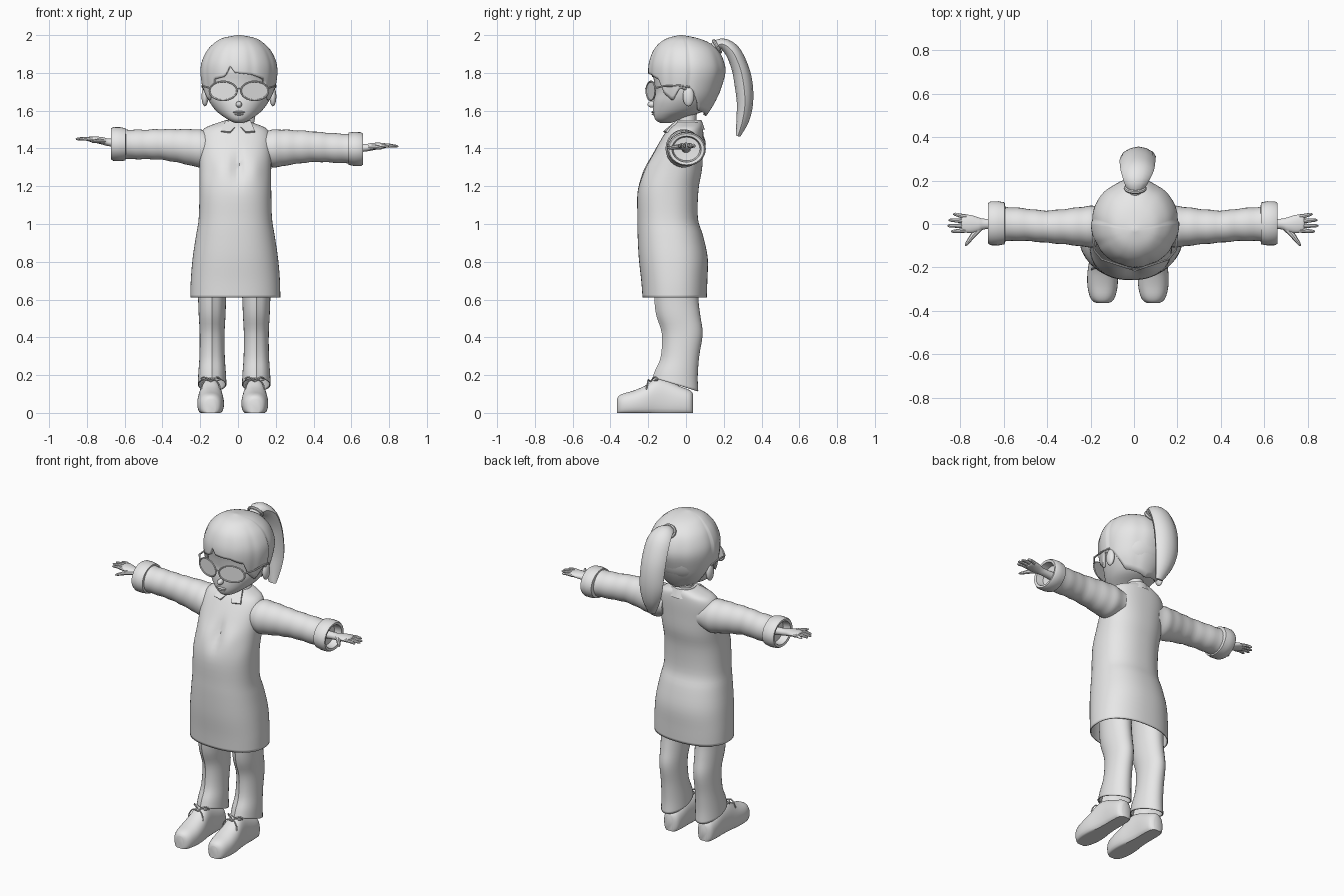
import bpy, bmesh, math
from mathutils import Vector as V

if "Cube" in bpy.data.objects:
    bpy.data.objects.remove(bpy.data.objects["Cube"])

clay = bpy.data.materials.new("light_grey")
clay.diffuse_color = (0.8, 0.8, 0.8, 1)
clay.use_nodes = True
clay.node_tree.nodes["Principled BSDF"].inputs["Base Color"].default_value = clay.diffuse_color
X, Y, Z = V((1, 0, 0)), V((0, 1, 0)), V((0, 0, 1))


def smooth(rows, k=4):
    """Catmull-Rom resampling of rows of numbers."""
    out = []
    for i in range(len(rows) - 1):
        a, b, c, d = (rows[max(i - 1, 0)], rows[i], rows[i + 1],
                      rows[min(i + 2, len(rows) - 1)])
        for j in range(k):
            t = j / k
            out.append(tuple(0.5 * (2 * q + (r - p) * t + (2 * p - 5 * q + 4 * r - s) * t * t
                                    + (3 * q - p - 3 * r + s) * t ** 3)
                             for p, q, r, s in zip(a, b, c, d)))
    return out + [tuple(rows[-1])]


def oval(c, u, v, n=32, p=2.0):
    """Superellipse ring around c with half axes u and v."""
    pts = []
    for i in range(n):
        a = 2 * math.pi * i / n
        co, si = math.cos(a), math.sin(a)
        pts.append(c + u * math.copysign(abs(co) ** (2 / p), co)
                   + v * math.copysign(abs(si) ** (2 / p), si))
    return pts


def loft(name, rings, start=True, end=True, thick=0):
    bm = bmesh.new()
    vs = [[bm.verts.new(p) for p in r] for r in rings]
    n = len(rings[0])
    for a, b in zip(vs, vs[1:]):
        for i in range(n):
            bm.faces.new((a[i], a[(i + 1) % n], b[(i + 1) % n], b[i]))
    if start:
        bm.faces.new(vs[0][::-1])
    if end:
        bm.faces.new(vs[-1])
    bmesh.ops.recalc_face_normals(bm, faces=bm.faces)
    me = bpy.data.meshes.new(name)
    bm.to_mesh(me)
    bm.free()
    ob = bpy.data.objects.new(name, me)
    bpy.context.collection.objects.link(ob)
    me.materials.append(clay)
    if thick:
        m = ob.modifiers.new("thickness", 'SOLIDIFY')
        m.thickness, m.offset = thick, -1
    return ob


def tube(name, pts, radii, n=10, ref=Z):
    pts = [V(p) for p in pts]
    rings = []
    for i, p in enumerate(pts):
        t = (pts[min(i + 1, len(pts) - 1)] - pts[max(i - 1, 0)]).normalized()
        u = t.cross(ref).normalized()
        r = radii[i] if isinstance(radii, (list, tuple)) else radii
        rings.append(oval(p, u * r, u.cross(t) * r, n))
    return loft(name, rings)


def ball(name, c, r, n=24):
    rings = []
    for i in range(13):
        a = math.pi * (i + 0.05) / 12.1 - math.pi / 2
        w = math.cos(a)
        rings.append(oval(V(c) + Z * r[2] * math.sin(a), X * r[0] * w, Y * r[1] * w, n))
    return loft(name, rings)


def upright(rows, cx, n=48, p=2.0, k=4):
    """Rings stacked in z from rows of z, front y, back y, half width."""
    return [oval(V((cx, (f + b) / 2, z)), X * w, Y * ((b - f) / 2), n, p)
            for z, f, b, w in smooth(rows, k)]


# dress with bust shaping
dress = upright([(.61, -.23, .11, .238), (.70, -.237, .113, .236), (.82, -.25, .115, .226),
                 (.94, -.256, .09, .208), (1.03, -.257, .063, .194), (1.18, -.255, .066, .19),
                 (1.29, -.213, .085, .19), (1.39, -.165, .09, .192), (1.46, -.125, .092, .188),
                 (1.505, -.095, .09, .165), (1.53, -.07, .085, .11), (1.548, -.05, .075, .055)],
                -.014, 72, 2.3)
for ring in dress:
    for q in ring:
        if q.y < -.05:
            q.y -= .014 * math.exp(-((abs(q.x) - .085) / .05) ** 2 - ((q.z - 1.29) / .07) ** 2)
            q.y += .022 * math.exp(-(q.x / .02) ** 2 - ((q.z - 1.31) / .07) ** 2)
loft("dress", dress, start=False, thick=.006)

# neck and collar
loft("neck", upright([(1.46, -.045, .06, .055), (1.54, -.045, .055, .047), (1.62, -.05, .06, .05)], 0, 24))
loft("collar_band", upright([(1.50, -.075, .1, .09), (1.55, -.058, .082, .065), (1.55, -.05, .074, .057),
                             (1.50, -.05, .07, .06)], 0, 32, 2, 1), False, False)
for s, side in ((-1, "left"), (1, "right")):
    flap = [V((s * x, y, z)) for x, y, z in ((.004, -.078, 1.525), (.065, -.05, 1.55),
                                             (.09, -.106, 1.492), (.04, -.122, 1.49))]
    loft(side + "_collar_flap", [flap, [q + V((0, .008, -.008)) for q in flap]])

# legs and shoes
for s, side in ((-1, "left"), (1, "right")):
    cx = -.02 + s * .117
    rings = []
    for z, f, b, w, tilt in smooth([(.15, -.17, .065, .076, .30), (.21, -.155, .062, .073, .15),
                                    (.30, -.125, .07, .067, 0), (.42, -.12, .088, .066, 0),
                                    (.52, -.15, .075, .071, 0), (.62, -.16, .065, .075, 0),
                                    (.80, -.16, .07, .085, 0)]):
        rings.append(oval(V((cx, (f + b) / 2, z)), X * w, (Y - Z * tilt) * ((b - f) / 2), 32))
        for q in rings[-1]:   # pressed front crease
            q.y -= .008 * math.exp(-((q.x - cx) / .008) ** 2) if q.y < f + .03 else 0
    loft(side + "_trouser_leg", rings, start=False, thick=.006)
    sx = cx - .008
    rings = []
    for y, h, w in smooth([(-.365, .075, .025), (-.355, .09, .045), (-.33, .103, .06), (-.28, .117, .07),
                           (-.22, .142, .069), (-.16, .18, .06), (-.1, .17, .055), (-.03, .14, .055),
                           (.02, .12, .048), (.038, .10, .025)], 3):
        ring = oval(V((sx, y, h * .4)), X * w, Z * h * .6, 32, 2.3)
        for q in ring:
            if q.z < h * .4:   # flatten towards the sole
                q.z = max(0, q.z)
        rings.append(ring)
    loft(side + "_shoe", rings)
    for d in (-1, 1):
        tube(side + "_lace", smooth([(sx, -.19, .167), (sx + d * .025, -.20, .175),
                                     (sx + d * .045, -.205, .15), (sx + d * .05, -.21, .125)], 3), .004, 6)
        tube(side + "_lace_loop", smooth([(sx, -.185, .17), (sx + d * .035, -.165, .19),
                                          (sx + d * .05, -.15, .175), (sx, -.18, .168)], 3), .004, 6)

# arms, cuffs and hands
for s, side in ((-1, "left"), (1, "right")):
    def at(x, y, z):
        return V((-.005 + s * x, y, z - s * .03 * (x - .2)))

    def arm(name, rows, k=4, wrinkle=0, n=32):
        rings = []
        for x, y, z, a, b in smooth(rows, k):
            m = 1 + wrinkle * math.sin(x * 75)
            rings.append(oval(at(x, y, z), Y * a * m, Z * b * m, n))
        return loft(side + name, rings)

    arm("_sleeve", [(.12, -.01, 1.40, .085, .08), (.2, -.012, 1.40, .095, .10), (.28, -.012, 1.408, .085, .092),
                    (.4, -.012, 1.415, .074, .081), (.5, -.003, 1.412, .075, .078), (.6, 0, 1.41, .08, .078)],
        6, .018)
    arm("_cuff", [(x, .003, 1.41, r * 1.05, r * .93) for x, r in
                  ((.588, .075), (.591, .092), (.62, .097), (.655, .096), (.667, .089),
                   (.664, .074), (.62, .067), (.615, .01))], 1)
    arm("_palm", [(.60, 0, 1.412, .026, .024), (.68, 0, 1.418, .024, .02), (.71, -.003, 1.424, .033, .02),
                  (.75, 0, 1.43, .042, .017), (.783, .003, 1.432, .037, .013), (.79, .003, 1.432, .02, .007)], 4, 0, 20)
    for y0, y1, tip in ((.033, .045, .828), (.013, .018, .85), (-.009, -.008, .854), (-.029, -.034, .838)):
        tube(side + "_finger", [at(.765, y0, 1.43), at((.765 + tip) / 2, (y0 + y1) / 2, 1.434),
                                at(tip - .008, y1, 1.431), at(tip, y1, 1.43)], [.011, .0095, .007, .003], 8)
    tube(side + "_thumb", [at(.70, -.015, 1.422), at(.735, -.05, 1.424), at(.765, -.09, 1.42),
                           at(.772, -.101, 1.42)], [.014, .013, .008, .003], 8)

# head, nose, lips, ears
hx = .005
loft("head", upright([(1.535, -.135, -.08, .02), (1.545, -.155, -.05, .045), (1.565, -.168, 0, .077),
                      (1.60, -.174, .10, .122), (1.65, -.172, .15, .158), (1.70, -.163, .18, .178),
                      (1.76, -.17, .195, .184), (1.82, -.178, .195, .182), (1.90, -.15, .16, .155),
                      (1.96, -.08, .08, .09)], hx))
ball("nose", (hx, -.178, 1.633), (.016, .026, .017))
ball("upper_lip", (hx, -.172, 1.592), (.032, .012, .006))
ball("lower_lip", (hx, -.170, 1.581), (.024, .012, .006))
for s, side in ((-1, "left"), (1, "right")):
    ball(side + "_ear", (hx + s * .18, .013, 1.675), (.018, .03, .052))

    # glasses
    def lens(a, k=1):
        u = math.cos(a) * k
        return V((hx + s * (.083 + .073 * u), -.186 + .024 * u, 1.705 + .05 * math.sin(a) * k))
    loop = [lens(2 * math.pi * i / 32) for i in range(32)]
    loft(side + "_lens", [loop, [q + Y * .004 for q in loop]])
    tube(side + "_rim", loop + loop[:1], .0045, 8, Y)
    tube(side + "_temple", [(hx + s * .153, -.163, 1.72), (hx + s * .188, -.12, 1.73),
                            (hx + s * .194, -.03, 1.733), (hx + s * .193, .02, 1.725)], .005, 8)
tube("glasses_bridge", smooth([(hx - .014, -.208, 1.71), (hx, -.214, 1.718), (hx + .014, -.208, 1.71)]), .004, 8)

# hair cap with a fringe, side locks and strand ridges
prof = smooth([(1.56, -.15, .10, .105), (1.60, -.17, .13, .14), (1.66, -.18, .165, .176), (1.72, -.19, .19, .193),
               (1.80, -.2, .213, .204), (1.86, -.195, .205, .197), (1.92, -.172, .175, .168),
               (1.96, -.138, .125, .128), (1.985, -.095, .06, .085), (2.0, -.035, -.02, .01)], 6)
hem = [(-180, 1.57), (-125, 1.60), (-105, 1.69), (-80, 1.72), (-68, 1.65), (-52, 1.69), (-42, 1.765),
       (-22, 1.78), (-14, 1.84), (-6, 1.80), (20, 1.79), (42, 1.765), (52, 1.69), (68, 1.65),
       (80, 1.72), (105, 1.69), (125, 1.60), (180, 1.57)]


def pick(table, t):
    for a, b in zip(table, table[1:]):
        if t <= b[0]:
            f = (t - a[0]) / (b[0] - a[0])
            return [p + (q - p) * f for p, q in zip(a, b)]
    return table[-1]


N, M = 120, 24
rings = []
for j in range(M + 1):
    ring = []
    for i in range(N):
        deg = -180 + 360 * i / N
        a = math.radians(deg)
        low = pick(hem, deg)[1]
        z = low + (2.0 - low) * math.sin(j / M * math.pi / 2)
        _, f, b, w = pick(prof, z)
        front = abs(deg) < 91
        m = (1 if front else .98) - .018 * abs(math.sin(a * (4.5 if front else 3))) ** 8 * min(1, (2 - z) * 8)
        ring.append(V((hx + w * m * math.sin(a), (f + b) / 2 - (b - f) / 2 * m * math.cos(a), z)))
    rings.append(ring)
loft("hair_cap", rings, start=False, thick=.018)

# ponytail and its tie
path = smooth([(.14, 1.925, .03, .03, .005), (.19, 1.953, .055, .03, .01), (.245, 1.915, .076, .04, .015),
               (.285, 1.83, .082, .045, .016), (.305, 1.74, .082, .048, .018), (.312, 1.64, .078, .043, .022),
               (.30, 1.55, .058, .034, .03), (.275, 1.465, .025, .012, .045)])
rings = []
for i, (y, z, w, t, x) in enumerate(path):
    p, q = path[max(i - 1, 0)], path[min(i + 1, len(path) - 1)]
    d = V((0, q[0] - p[0], q[1] - p[1])).normalized()
    rings.append(oval(V((x, y, z)), X * w, X.cross(d) * t, 12, 1.7))
loft("ponytail", rings)
ring = oval(V((.006, .165, 1.94)), X * .043, V((0, -.018, .03)), 24)
tube("hair_tie", ring + ring[:1], .009, 8, V((0, .86, .5)))

# smooth shading with sharp edges kept
for ob in bpy.context.scene.objects:
    ob.select_set(True)
    bpy.context.view_layer.objects.active = ob
bpy.ops.object.shade_smooth_by_angle(angle=math.radians(40))
